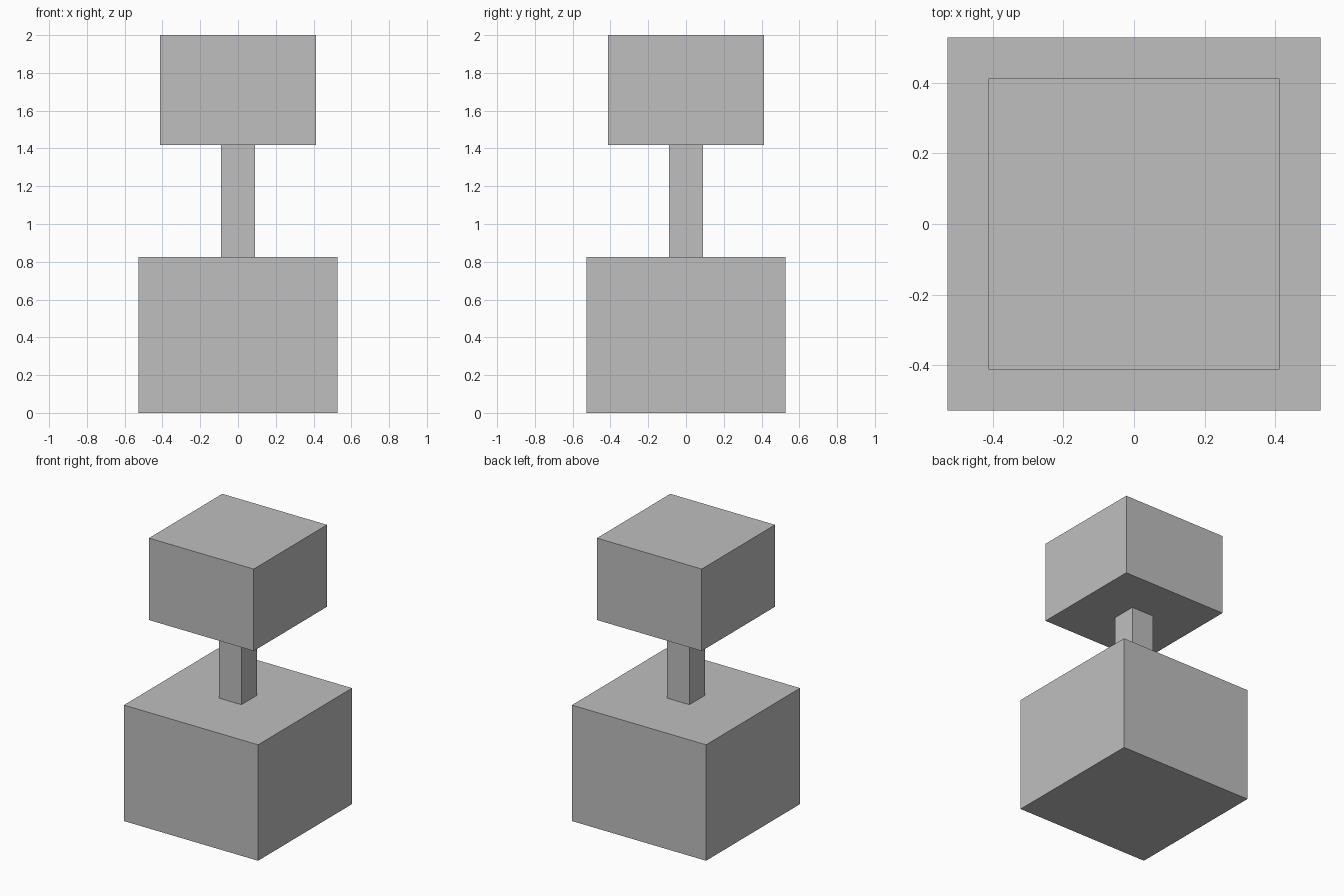
import bpy

if "Cube" in bpy.data.objects:
    bpy.data.objects.remove(bpy.data.objects["Cube"])

grey = bpy.data.materials.new("plain_grey")
grey.diffuse_color = (0.52, 0.52, 0.52, 1.0)
grey.use_nodes = True
grey.node_tree.nodes["Principled BSDF"].inputs["Base Color"].default_value = grey.diffuse_color


def block(name, half_width, bottom, top):
    """Square block centred on the z axis."""
    bpy.ops.mesh.primitive_cube_add(size=1, location=(0, 0, (bottom + top) / 2))
    obj = bpy.context.object
    obj.name = name
    obj.scale = (2 * half_width, 2 * half_width, top - bottom)
    bpy.ops.object.transform_apply(location=False, rotation=False, scale=True)
    obj.data.materials.append(grey)
    return obj


# Wide base, slim neck and upper block
block("base", 0.528, 0.0, 0.825)
block("neck", 0.089, 0.825, 1.417)
block("upper_block", 0.412, 1.417, 2.0)
